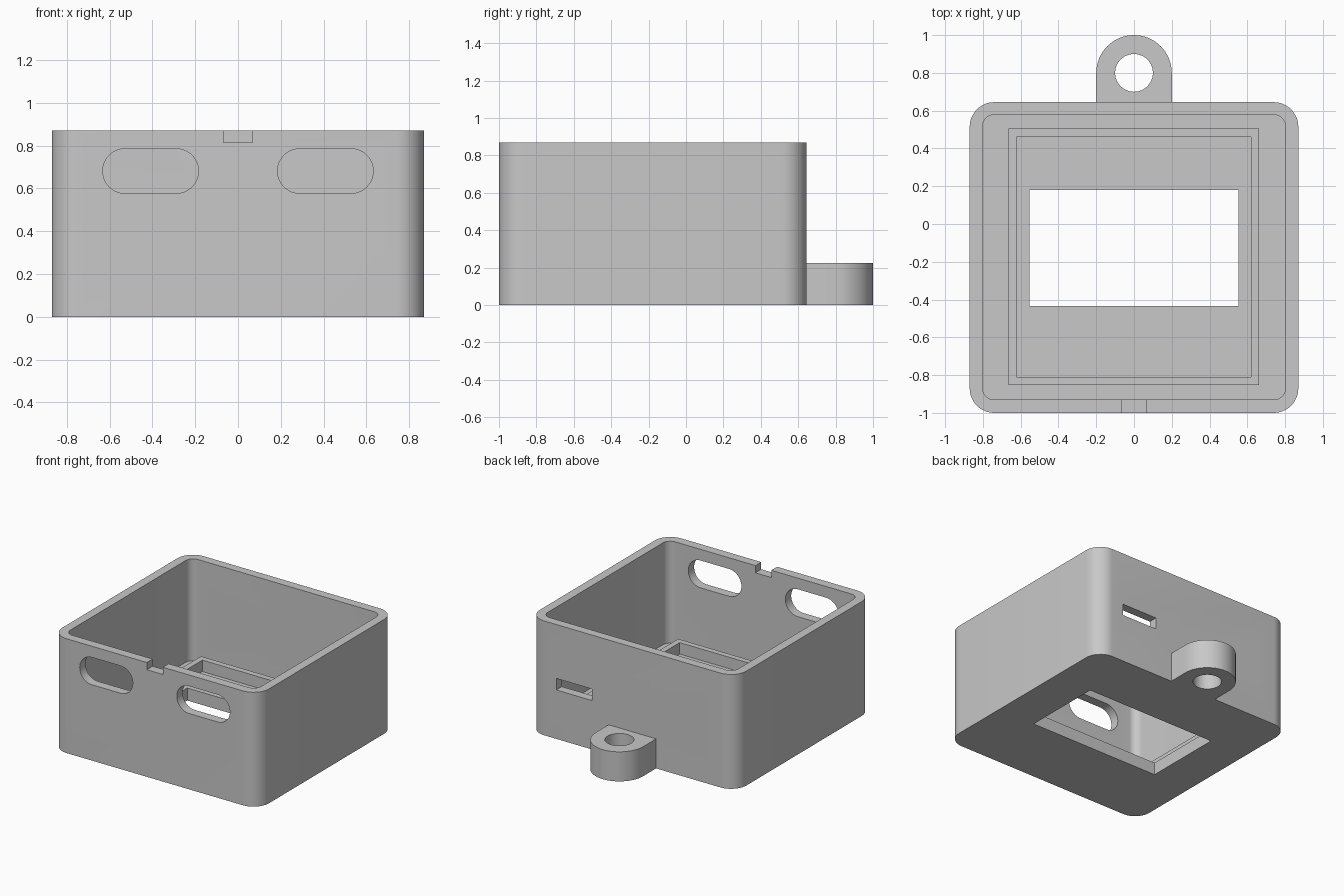
import bpy, bmesh
from math import pi, cos, sin, radians
from mathutils import Matrix

cube = bpy.data.objects.get("Cube")
if cube:
    bpy.data.objects.remove(cube)

grey = bpy.data.materials.new("light grey")
grey.use_nodes = True
grey.diffuse_color = (0.58, 0.58, 0.58, 1)
grey.node_tree.nodes["Principled BSDF"].inputs["Base Color"].default_value = grey.diffuse_color


def rounded(x0, x1, y0, y1, r=0, steps=12):
    """Outline of a rectangle, with corners rounded when r > 0."""
    if r == 0:
        return [(x0, y0), (x1, y0), (x1, y1), (x0, y1)]
    centres = [(x1 - r, y1 - r), (x0 + r, y1 - r), (x0 + r, y0 + r), (x1 - r, y0 + r)]
    return [(cx + r * cos((q + i / steps) * pi / 2), cy + r * sin((q + i / steps) * pi / 2))
            for q, (cx, cy) in enumerate(centres) for i in range(steps + 1)]


def circle(cx, cy, r, n=48):
    return [(cx + r * cos(2 * pi * i / n), cy + r * sin(2 * pi * i / n)) for i in range(n)]


def prism(name, outline, low, high, along_y=False):
    """Extrude an outline along z, or an x-z outline along y."""
    bm = bmesh.new()
    base = bm.faces.new([bm.verts.new((a, b, low)) for a, b in outline])
    top = bmesh.ops.extrude_face_region(bm, geom=[base])["geom"]
    verts = [v for v in top if isinstance(v, bmesh.types.BMVert)]
    bmesh.ops.translate(bm, verts=verts, vec=(0, 0, high - low))
    bmesh.ops.remove_doubles(bm, verts=bm.verts, dist=0.0001)
    if along_y:
        bm.transform(Matrix(((1, 0, 0, 0), (0, 0, 1, 0), (0, 1, 0, 0), (0, 0, 0, 1))))
    bmesh.ops.recalc_face_normals(bm, faces=bm.faces)
    mesh = bpy.data.meshes.new(name)
    bm.to_mesh(mesh)
    bm.free()
    mesh.materials.append(grey)
    obj = bpy.data.objects.new(name, mesh)
    bpy.context.collection.objects.link(obj)
    return obj


def cut(obj, *cutters):
    """Subtract the cutters, keep the result and remove them."""
    for c in cutters:
        c.hide_render = True
        mod = obj.modifiers.new("cut", "BOOLEAN")
        mod.operation, mod.solver, mod.object = "DIFFERENCE", "EXACT", c
    depsgraph = bpy.context.evaluated_depsgraph_get()
    mesh = bpy.data.meshes.new_from_object(obj.evaluated_get(depsgraph))
    obj.modifiers.clear()
    obj.data = mesh
    for c in cutters:
        bpy.data.objects.remove(c)


FLOOR, TOP, BACK = 0.095, 0.87, 0.645

# Open case: shell, floor window, front slots and notch, back ports
case = prism("case", rounded(-0.87, 0.87, -1, BACK, 0.13), 0, TOP)
cut(case,
    prism("cavity", rounded(-0.802, 0.802, -0.93, 0.578, 0.062), FLOOR, 1),
    prism("window", rounded(-0.553, 0.553, -0.435, 0.18), -0.1, 0.3),
    prism("left_slot", rounded(0.185, 0.632, 0.577, 0.785, 0.1035), -1.1, -0.85, True),
    prism("right_slot", rounded(-0.632, -0.185, 0.577, 0.785, 0.1035), -1.1, -0.85, True),
    prism("notch", rounded(-0.067, 0.067, 0.815, 1), -1.1, -0.85, True),
    prism("cable_hole", circle(-0.5, 0.425, 0.1), 0.5, 0.75, True),
    prism("switch_slot", rounded(0.34, 0.64, 0.372, 0.46), 0.5, 0.75, True))

# Raised rim on the floor
rim = prism("floor_rim", rounded(-0.665, 0.663, -0.853, 0.505), FLOOR - 0.01, 0.182)
cut(rim, prism("rim_opening", rounded(-0.622, 0.62, -0.81, 0.46), 0, 0.3))

# Hanging lug at the back, with a vertical hole
arc = [(0.2 * cos(pi * i / 32), 0.8 + 0.2 * sin(pi * i / 32)) for i in range(33)]
lug = prism("hanging_lug", arc + [(-0.2, BACK - 0.01), (0.2, BACK - 0.01)], 0, 0.225)
cut(lug, prism("lug_hole", circle(0, 0.8, 0.1), -0.1, 0.4))

# Smooth the round walls and keep the edges sharp
bpy.ops.object.select_all(action="DESELECT")
for part in (case, rim, lug):
    part.select_set(True)
bpy.context.view_layer.objects.active = case
bpy.ops.object.shade_smooth_by_angle(angle=radians(30))
